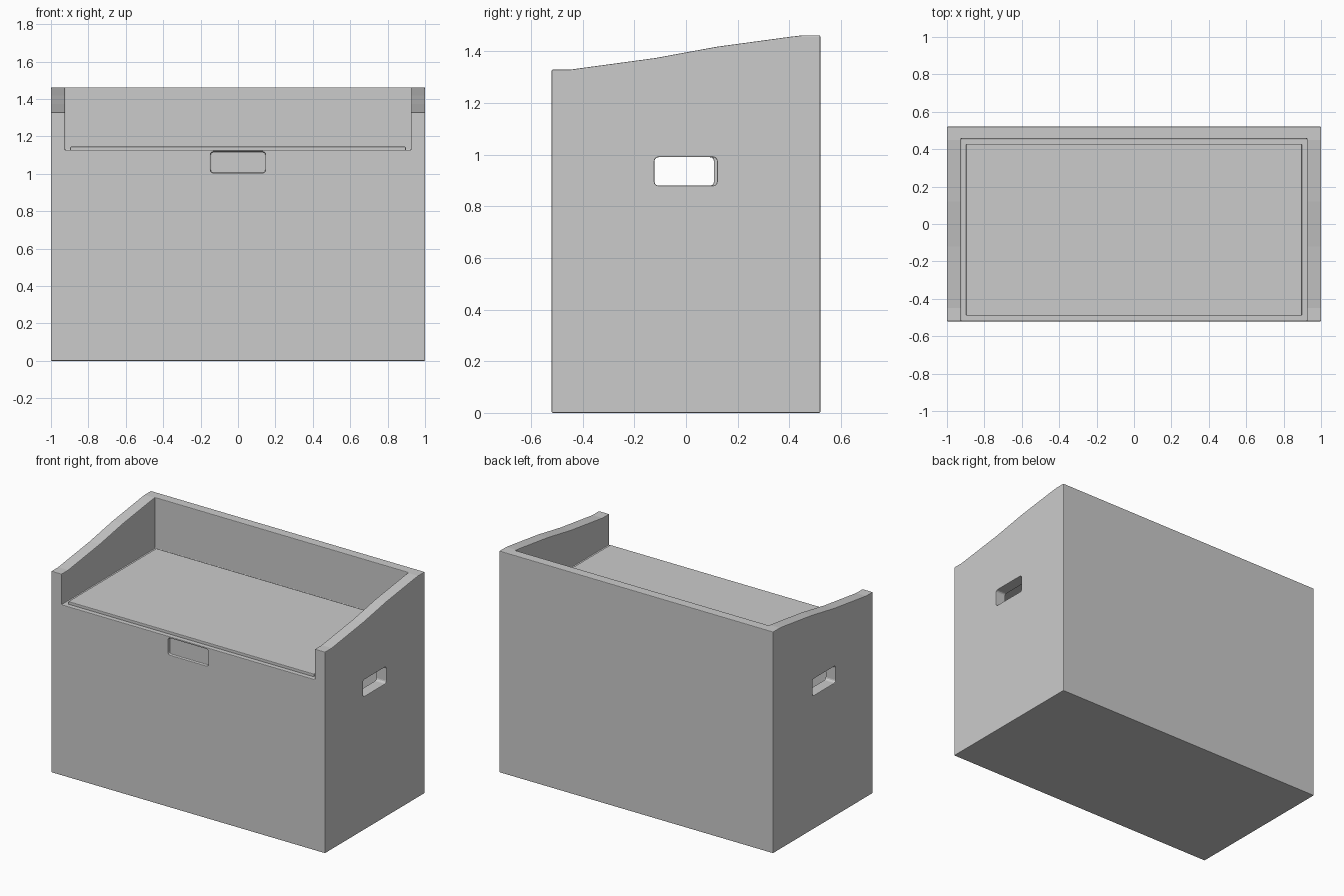
import bpy, bmesh

if "Cube" in bpy.data.objects:
    bpy.data.objects.remove(bpy.data.objects["Cube"])


def mesh_object(name, bm):
    bmesh.ops.recalc_face_normals(bm, faces=bm.faces)
    mesh = bpy.data.meshes.new(name)
    bm.to_mesh(mesh)
    bm.free()
    obj = bpy.data.objects.new(name, mesh)
    bpy.context.collection.objects.link(obj)
    return obj


def block(name, lo, hi, round_axis=None, radius=0.015):
    """Box between two corners; optionally rounds the edges along one axis."""
    bm = bmesh.new()
    bmesh.ops.create_cube(bm, size=1)
    for v in bm.verts:
        for i in range(3):
            v.co[i] = lo[i] if v.co[i] < 0 else hi[i]
    if round_axis is not None:
        edges = [e for e in bm.edges
                 if abs(e.verts[0].co[round_axis] - e.verts[1].co[round_axis]) > 1e-5]
        bmesh.ops.bevel(bm, geom=edges, offset=radius, segments=3,
                        profile=0.5, affect='EDGES')
    return mesh_object(name, bm)


def apply_modifier(obj, mod):
    bpy.context.view_layer.objects.active = obj
    bpy.ops.object.modifier_apply(modifier=mod.name)


def cut(obj, cutter):
    mod = obj.modifiers.new("cut", 'BOOLEAN')
    mod.operation = 'DIFFERENCE'
    mod.solver = 'EXACT'
    mod.object = cutter
    apply_modifier(obj, mod)
    bpy.data.objects.remove(cutter)


def soften(obj, width):
    mod = obj.modifiers.new("soft_edges", 'BEVEL')
    mod.width = width
    mod.segments = 2
    mod.limit_method = 'ANGLE'
    mod.angle_limit = 0.6


# Chest body: side outline (y, z) extruded across the full width
outline = [(-0.52, 0), (0.52, 0), (0.52, 1.462), (0.45, 1.462), (0.40, 1.456),
           (0.12, 1.418), (-0.12, 1.374), (-0.40, 1.336), (-0.45, 1.329),
           (-0.52, 1.329)]
bm = bmesh.new()
face = bm.faces.new([bm.verts.new((-1, y, z)) for y, z in outline])
new = bmesh.ops.extrude_face_region(bm, geom=[face])["geom"]
bmesh.ops.translate(bm, vec=(2, 0, 0),
                    verts=[g for g in new if isinstance(g, bmesh.types.BMVert)])
body = mesh_object("chest_body", bm)

# Open well above the lid, and the hollow storage space
cut(body, block("well_cutter", (-0.925, -0.7, 1.127), (0.925, 0.457, 2)))
cut(body, block("storage_cutter", (-0.925, -0.45, 0.07), (0.925, 0.457, 1.06)))

# Hand holes through both sides and shallow finger recess in front
for side, y in ((1, 0.0), (-1, -0.012)):
    xs = sorted((side * 0.85, side * 1.1))
    cut(body, block("hand_hole_cutter", (xs[0], y - 0.122, 0.88),
                    (xs[1], y + 0.12, 0.99), 0))
cut(body, block("recess_cutter", (-0.147, -0.6, 1.005), (0.147, -0.50, 1.117), 1))
soften(body, 0.004)

# Raised lid panel resting in the well
lid = block("lid", (-0.897, -0.49, 1.12), (0.897, 0.428, 1.145))
soften(lid, 0.004)
